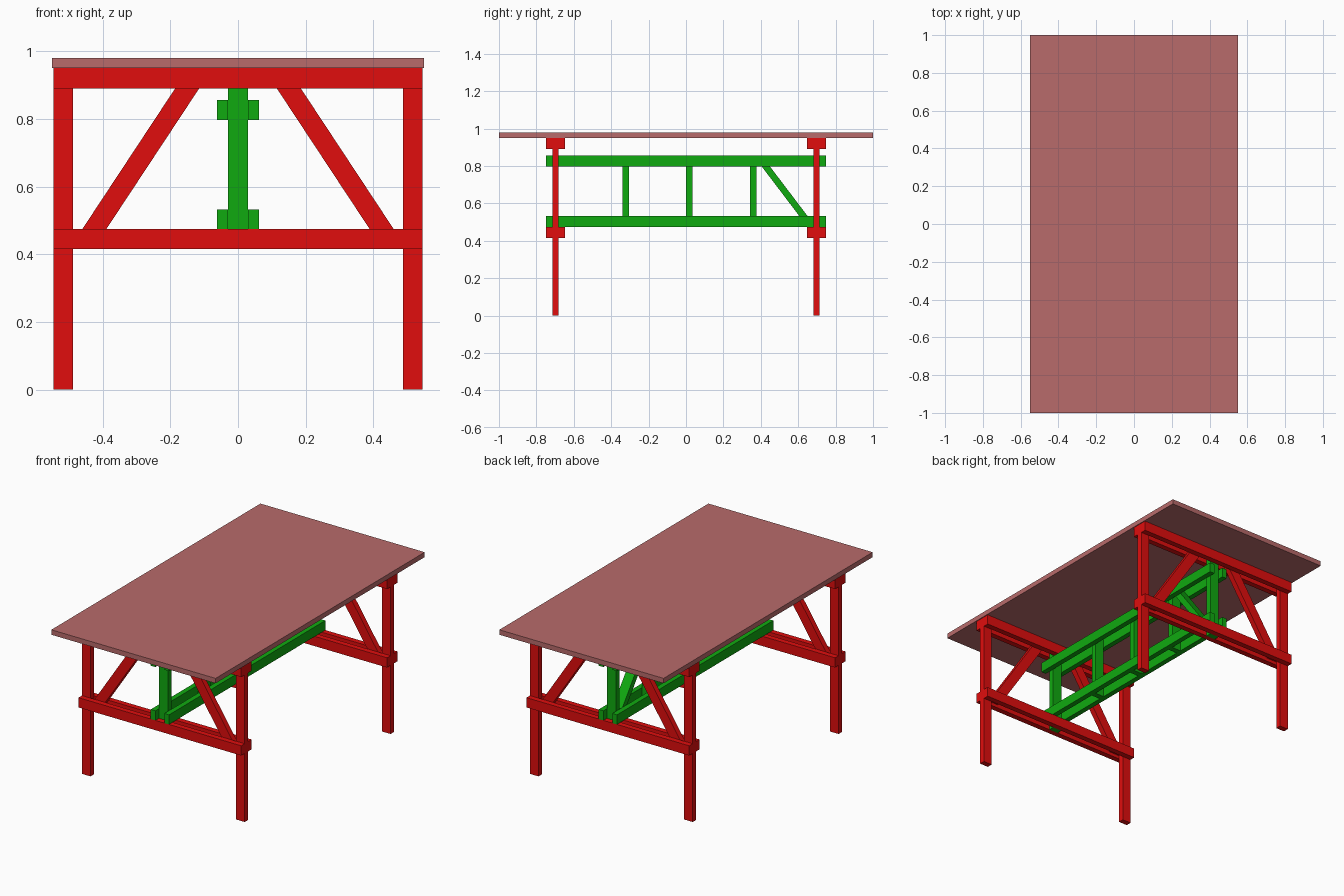
import bpy, bmesh

if "Cube" in bpy.data.objects:
    bpy.data.objects.remove(bpy.data.objects["Cube"])


def material(name, rgb):
    m = bpy.data.materials.new(name)
    m.diffuse_color = (*rgb, 1)
    m.use_nodes = True
    m.node_tree.nodes["Principled BSDF"].inputs["Base Color"].default_value = m.diffuse_color
    return m


RED = material("red_frame", (0.75, 0.004, 0.004))
GREEN = material("green_truss", (0.005, 0.40, 0.005))
TOP = material("table_top", (0.48, 0.145, 0.145))


def prism(name, verts, step, mat):
    """Extrude a flat outline along step."""
    bm = bmesh.new()
    face = bm.faces.new([bm.verts.new(v) for v in verts])
    new = bmesh.ops.extrude_face_region(bm, geom=[face])["geom"]
    bmesh.ops.translate(bm, vec=step, verts=[g for g in new if isinstance(g, bmesh.types.BMVert)])
    bmesh.ops.recalc_face_normals(bm, faces=bm.faces[:])
    mesh = bpy.data.meshes.new(name)
    bm.to_mesh(mesh)
    bm.free()
    mesh.materials.append(mat)
    obj = bpy.data.objects.new(name, mesh)
    bpy.context.collection.objects.link(obj)


def board(name, x, y, z, mat):
    """Axis-aligned board from (low, high) ranges."""
    outline = [(x[0], y[0], z[0]), (x[1], y[0], z[0]), (x[1], y[1], z[0]), (x[0], y[1], z[0])]
    prism(name, outline, (0, 0, z[1] - z[0]), mat)


def around(c, half):
    return (c - half, c + half)


T = 0.0167           # half a board thickness
END_Y = 0.6975       # centre plane of each end frame
LOW, HIGH = (0.415, 0.474), (0.89, 0.95)

# table top
board("table_top", (-0.55, 0.55), (-1, 1), (0.95, 0.98), TOP)

# end frames: paired rails clamp legs, braces and the truss end post
for end, sy in (("front", -1), ("back", 1)):
    yc = sy * END_Y
    slot = around(yc, T)
    for side in (-1, 1):
        rail_y = around(yc + side * 2 * T, T)
        where = "outer" if side == sy else "inner"
        board(f"{end}_lower_rail_{where}", (-0.545, 0.545), rail_y, LOW, RED)
        board(f"{end}_upper_rail_{where}", (-0.545, 0.545), rail_y, HIGH, RED)
        hand = "left" if side < 0 else "right"
        board(f"{end}_leg_{hand}", around(side * 0.5165, 0.0285), slot, (0, 0.95), RED)
        # diagonal brace, ends hidden in the rail slots
        pts = [(0.486, 0.435), (0.415, 0.435), (0.075, 0.95), (0.146, 0.95)]
        prism(f"{end}_brace_{hand}", [(side * x, slot[0], z) for x, z in pts], (0, 2 * T, 0), RED)
    board(f"{end}_truss_post", (-0.03, 0.03), slot, (0.415, 0.95), GREEN)

# long truss rails
for hand, s in (("left", -1), ("right", 1)):
    for level, z in (("lower", (0.474, 0.532)), ("upper", (0.797, 0.856))):
        board(f"truss_{level}_rail_{hand}", around(s * 0.0457, 0.0157), (-0.7475, 0.7475), z, GREEN)

# truss uprights
for i, y in enumerate((-0.322, 0.018, 0.359)):
    board(f"truss_upright_{i + 1}", (-0.03, 0.03), around(y, T), (0.474, 0.856), GREEN)

# single truss diagonal near the back
pts = [(0.650, 0.474), (0.694, 0.474), (0.404, 0.856), (0.360, 0.856)]
prism("truss_diagonal", [(-0.03, y, z) for y, z in pts], (0.06, 0, 0), GREEN)
